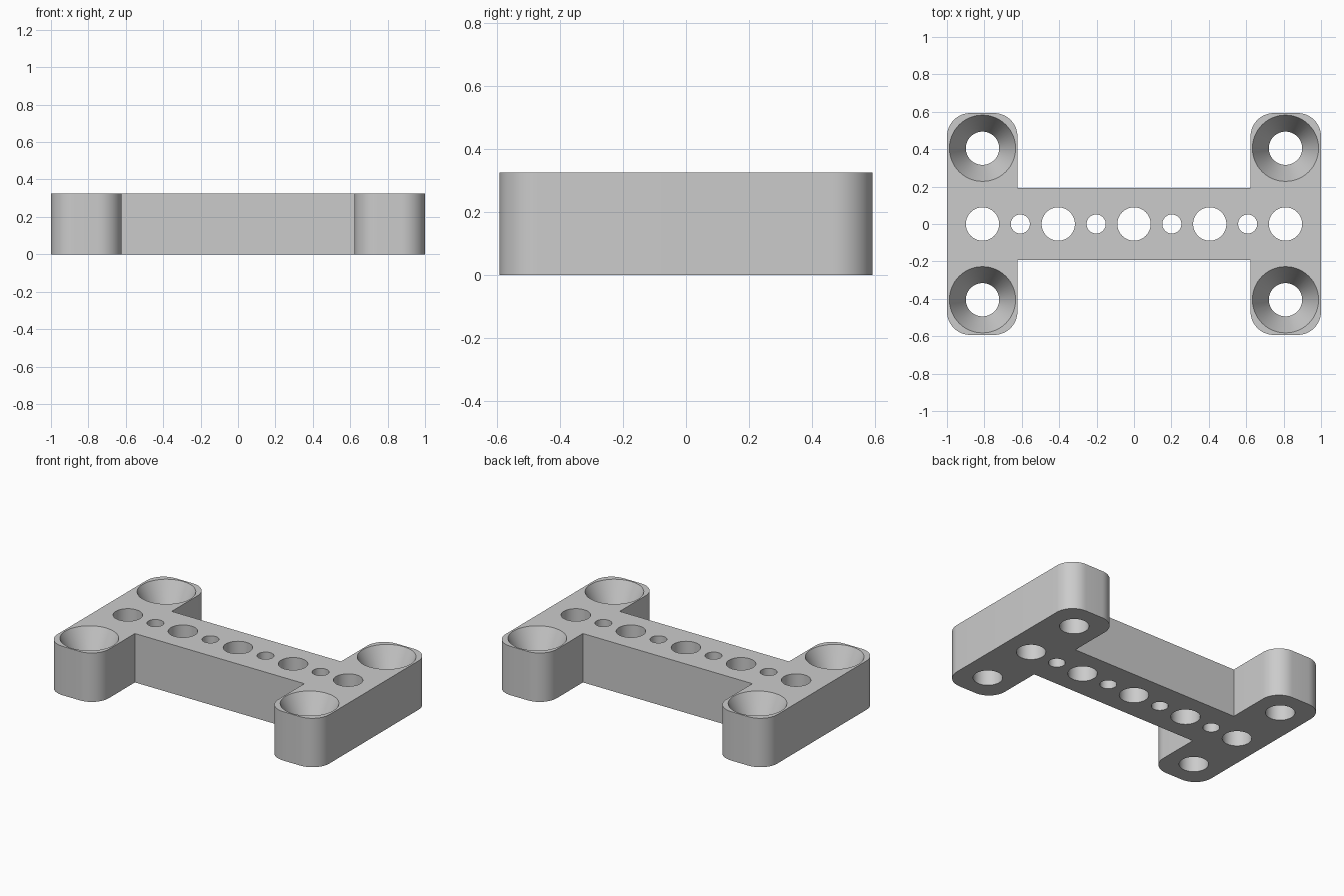
import bpy, bmesh
from math import sin, cos, pi, radians

if "Cube" in bpy.data.objects:
    bpy.data.objects.remove(bpy.data.objects["Cube"], do_unlink=True)

HEIGHT = 0.325
LEG_IN, LEG_Y, BAR_Y = 0.623, 0.593, 0.193
CORNER, PITCH = 0.125, 0.405
HOLE, SMALL_HOLE, SINK = 0.089, 0.051, 0.177
SINK_DEPTH = 0.18
SEGMENTS = 64

grey = bpy.data.materials.new("plain_grey")
grey.use_nodes = True
grey.diffuse_color = (0.6, 0.6, 0.6, 1)
grey.node_tree.nodes["Principled BSDF"].inputs["Base Color"].default_value = (0.6, 0.6, 0.6, 1)


def make_object(name, bm):
    bmesh.ops.recalc_face_normals(bm, faces=bm.faces)
    mesh = bpy.data.meshes.new(name)
    bm.to_mesh(mesh)
    bm.free()
    mesh.materials.append(grey)
    obj = bpy.data.objects.new(name, mesh)
    bpy.context.collection.objects.link(obj)
    return obj


def arc(cx, cy, start):
    """Quarter turn of a rounded corner, counter-clockwise."""
    steps = 12
    return [(cx + CORNER * cos(start + pi / 2 * i / steps),
             cy + CORNER * sin(start + pi / 2 * i / steps)) for i in range(steps + 1)]


def add_hole(bm, x, y, profile):
    """Closed turned solid from (radius, height) pairs."""
    rings = [[bm.verts.new((x + r * cos(2 * pi * i / SEGMENTS),
                            y + r * sin(2 * pi * i / SEGMENTS), z))
              for i in range(SEGMENTS)] for r, z in profile]
    for low, high in zip(rings, rings[1:]):
        for i in range(SEGMENTS):
            j = (i + 1) % SEGMENTS
            bm.faces.new((low[i], low[j], high[j], high[i]))
    bm.faces.new(rings[0][::-1])
    bm.faces.new(rings[-1])


# H-shaped body: one half of the outline, then the same turned half a circle
half = [(LEG_IN, -BAR_Y)]
half += arc(LEG_IN + CORNER, -LEG_Y + CORNER, pi)
half += arc(1 - CORNER, -LEG_Y + CORNER, 1.5 * pi)
half += arc(1 - CORNER, LEG_Y - CORNER, 0)
half += arc(LEG_IN + CORNER, LEG_Y - CORNER, pi / 2)
half += [(LEG_IN, BAR_Y)]
outline = half + [(-x, -y) for x, y in half]

bm = bmesh.new()
base = bm.faces.new([bm.verts.new((x, y, 0)) for x, y in outline])
grown = bmesh.ops.extrude_face_region(bm, geom=[base])["geom"]
bmesh.ops.translate(bm, vec=(0, 0, HEIGHT),
                    verts=[g for g in grown if isinstance(g, bmesh.types.BMVert)])
body = make_object("mounting_bracket", bm)

# Row of alternating large and small holes, plus countersunk corner holes
below, above = -0.1, HEIGHT + 0.1
bm = bmesh.new()
for i in range(-4, 5):
    radius = SMALL_HOLE if i % 2 else HOLE
    add_hole(bm, i * PITCH / 2, 0, [(radius, below), (radius, above)])
for sx in (-1, 1):
    for sy in (-1, 1):
        add_hole(bm, sx * 2 * PITCH, sy * PITCH,
                 [(HOLE, below), (HOLE, HEIGHT - SINK_DEPTH), (SINK, HEIGHT), (SINK, above)])
cutter = make_object("hole_cutter", bm)
cutter.hide_render = True

cut = body.modifiers.new("holes", "BOOLEAN")
cut.operation, cut.solver, cut.object = "DIFFERENCE", "EXACT", cutter
bpy.ops.object.select_all(action="DESELECT")
body.select_set(True)
bpy.context.view_layer.objects.active = body
bpy.ops.object.modifier_apply(modifier=cut.name)
bpy.data.objects.remove(cutter, do_unlink=True)

# Smooth rounded walls, crisp rims
bpy.ops.object.shade_smooth_by_angle(angle=radians(20))
